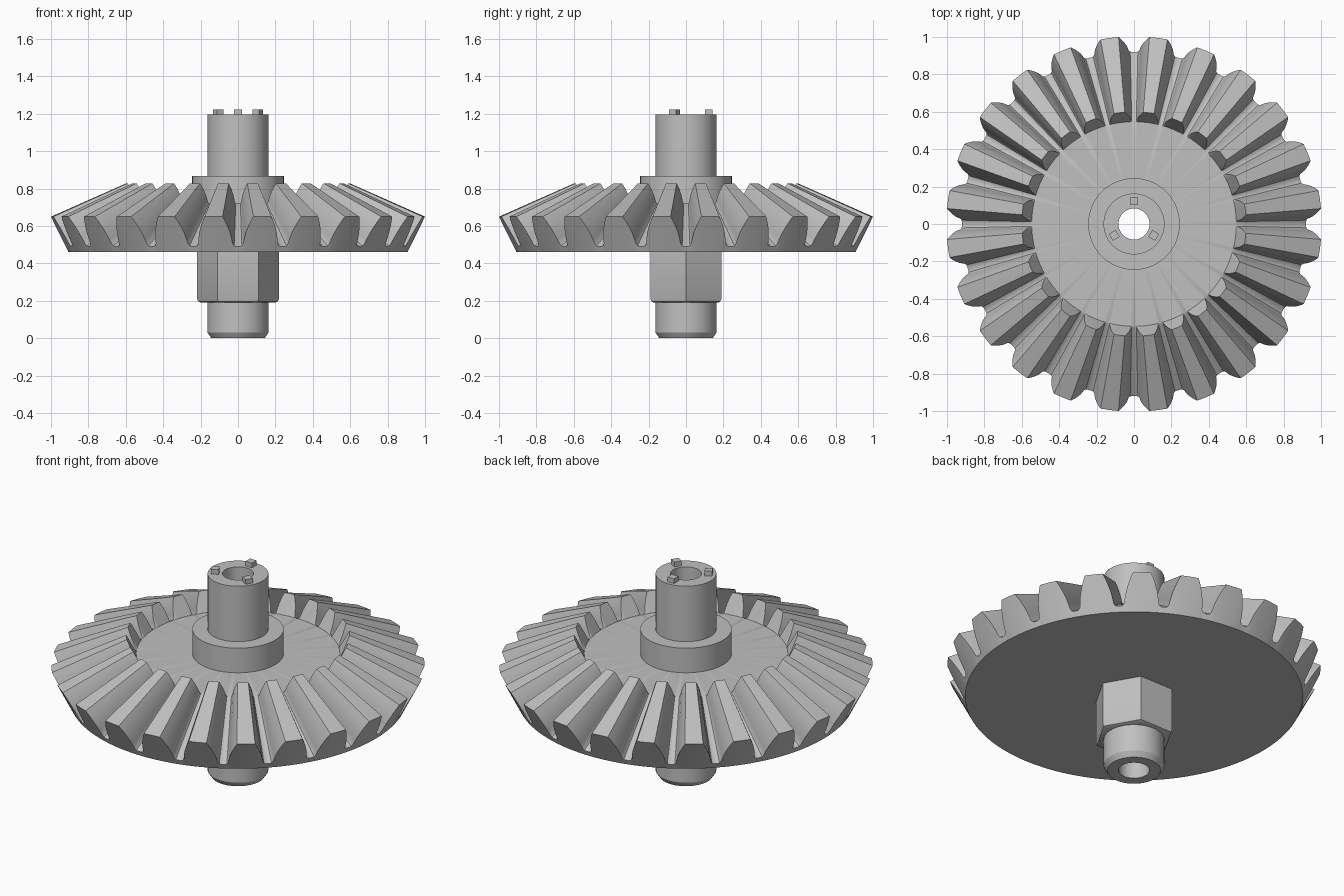
import bpy, bmesh, math
from mathutils import Matrix

cube = bpy.data.objects.get("Cube")
if cube:
    bpy.data.objects.remove(cube, do_unlink=True)

steel = bpy.data.materials.new("grey_steel")
steel.use_nodes = True
GREY = (0.53, 0.53, 0.53, 1)
steel.diffuse_color = GREY
steel.node_tree.nodes["Principled BSDF"].inputs["Base Color"].default_value = GREY


def finish(name, bm, angle=30):
    bmesh.ops.recalc_face_normals(bm, faces=bm.faces)
    mesh = bpy.data.meshes.new(name)
    bm.to_mesh(mesh)
    bm.free()
    mesh.materials.append(steel)
    obj = bpy.data.objects.new(name, mesh)
    bpy.context.collection.objects.link(obj)
    bpy.ops.object.select_all(action="DESELECT")
    obj.select_set(True)
    bpy.context.view_layer.objects.active = obj
    bpy.ops.object.shade_smooth_by_angle(angle=math.radians(angle))
    return obj


def ring(bm, points):
    """Vertices from (angle, radius, height) triples."""
    return [bm.verts.new((r * math.cos(a), r * math.sin(a), z)) for a, r, z in points]


def skin(bm, rings):
    """Quads between neighbouring closed rings, the last joined to the first."""
    for low, high in zip(rings, rings[1:] + rings[:1]):
        for i in range(len(low)):
            j = (i + 1) % len(low)
            bm.faces.new((low[i], low[j], high[j], high[i]))


def lathe(name, profile, sides=64, start=0, angle=30):
    """Closed (radius, height) profile turned about z."""
    bm = bmesh.new()
    turn = [start + math.tau * i / sides for i in range(sides)]
    skin(bm, [ring(bm, [(a, r, z) for a in turn]) for r, z in profile])
    return finish(name, bm, angle)


# Toothed bevel wheel: one tooth flank as (share of pitch, share of tooth height)
TEETH = 24
PITCH = math.tau / TEETH
flank = [(-0.46, 0.0), (-0.415, 0.025), (-0.385, 0.09), (-0.365, 0.25),
         (-0.335, 0.45), (-0.285, 0.67), (-0.235, 0.85), (-0.185, 1.0)]
tooth = flank + [(0, 1.0)] + [(-a, h) for a, h in reversed(flank)]
outline = [((t + 0.5 + a) * PITCH, h) for t in range(TEETH) for a, h in tooth]


def tooth_ring(bm, root, tip):
    return ring(bm, [(a, root[0] + (tip[0] - root[0]) * h, root[1] + (tip[1] - root[1]) * h)
                     for a, h in outline])


def plain_ring(bm, r, z):
    return ring(bm, [(a, r, z) for a, h in outline])


bm = bmesh.new()
skin(bm, [plain_ring(bm, 0.12, 0.46),
          plain_ring(bm, 0.907, 0.46),
          tooth_ring(bm, (0.92, 0.49), (1.003, 0.65)),
          tooth_ring(bm, (0.552, 0.717), (0.6, 0.828)),
          plain_ring(bm, 0.547, 0.72),
          plain_ring(bm, 0.12, 0.72)])
finish("bevel_gear_wheel", bm)

# Hollow shaft with a chamfered lower end
lathe("shaft", [(0.083, 0), (0.143, 0), (0.163, 0.03), (0.163, 1.195), (0.083, 1.195)])

# Collar on the wheel's upper face
lathe("collar", [(0.12, 0.7), (0.245, 0.7), (0.245, 0.866), (0.12, 0.866)])

# Hexagonal hub with a rounded lower rim
lathe("hex_hub", [(0.12, 0.19), (0.2, 0.19), (0.212, 0.196), (0.218, 0.208),
                  (0.218, 0.48), (0.12, 0.48)], sides=6)

# Three drive pegs on the shaft's upper end
for i in range(3):
    bm = bmesh.new()
    bmesh.ops.create_cube(bm, size=1, matrix=Matrix.Rotation(math.tau * i / 3, 4, "Z")
                          @ Matrix.Translation((0, 0.122, 1.203))
                          @ Matrix.Diagonal((0.042, 0.042, 0.04, 1)))
    finish(f"drive_peg_{i + 1}", bm)
